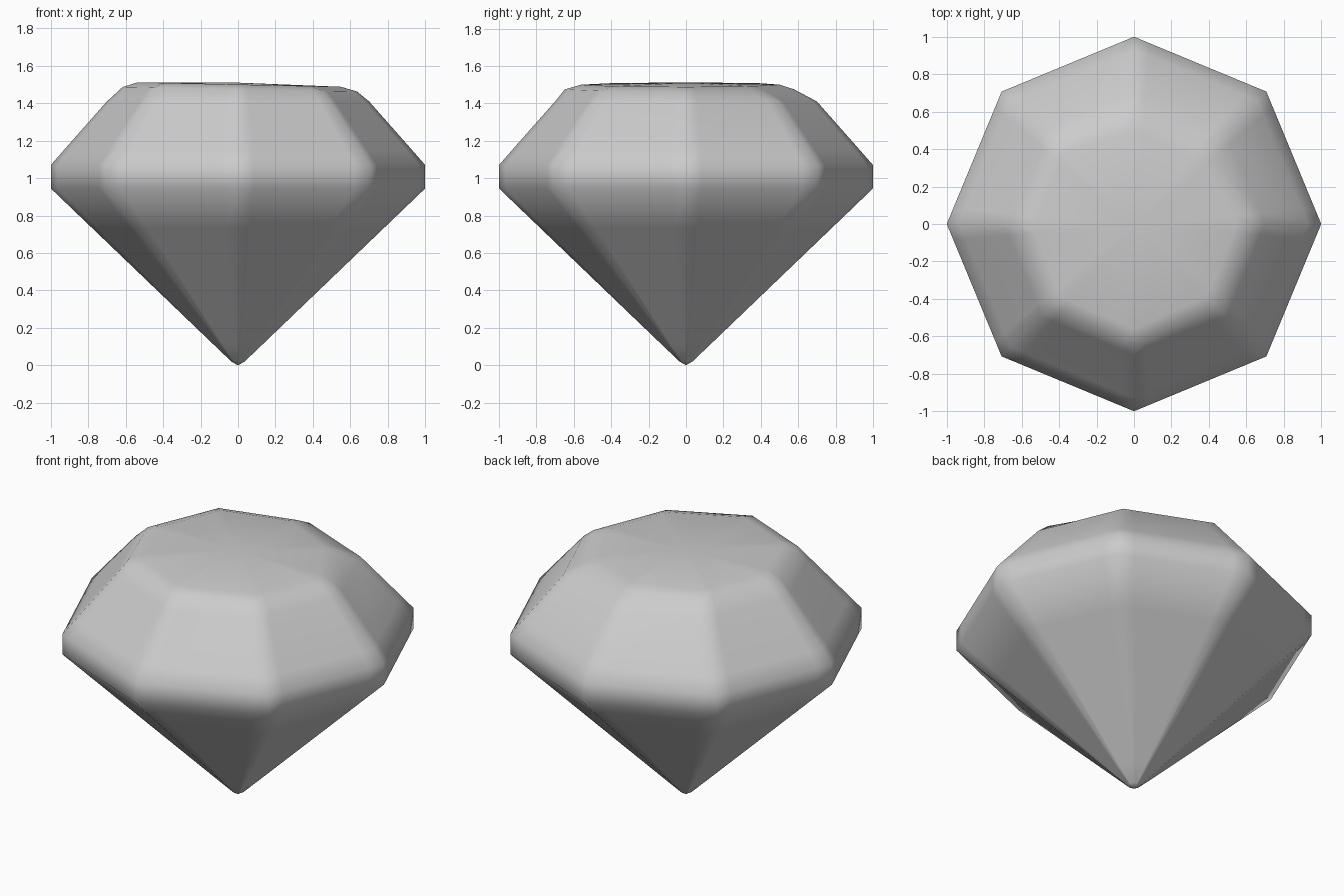
import bpy, bmesh
from math import cos, sin, pi, radians
from mathutils import Vector

cube = bpy.data.objects.get("Cube")
if cube:
    bpy.data.objects.remove(cube)

SIDES = 8
# Radius and height from the tip up to the flat table, with loops that keep facets crisp
PROFILE = [(0.035, 0.02), (0.12, 0.101), (0.78, 0.734), (1, 0.945), (1, 1.07),
           (0.93, 1.15), (0.70, 1.41), (0.635, 1.475), (0.55, 1.5)]
# Worn corners of the table, counterclockwise from +x
WEAR = [1, 0.89, 0.91, 0.98, 0.97, 1, 1.02, 1]


def ring_points(radius, z):
    """Octagon with a support point beside every corner."""
    corners = []
    for i in range(SIDES):
        a = 2 * pi * i / SIDES
        r = radius * (WEAR[i] if z > 1.45 else 1)
        tilt = 0.012 * cos(a) if z > 1.45 else 0
        corners.append(Vector((r * cos(a), r * sin(a), z - tilt)))
    points = []
    for a, b in zip(corners, corners[1:] + corners[:1]):
        points += [a, a.lerp(b, 0.12), a.lerp(b, 0.88)]
    return points


# Gem body
bm = bmesh.new()
rings = [[bm.verts.new(p) for p in ring_points(r, z)] for r, z in PROFILE]
tip = bm.verts.new((0, 0, 0))
crown_centre = bm.verts.new((0, 0, 1.51))
n = len(rings[0])
for i in range(n):
    j = (i + 1) % n
    bm.faces.new((tip, rings[0][j], rings[0][i]))
    bm.faces.new((crown_centre, rings[-1][i], rings[-1][j]))
    for low, high in zip(rings, rings[1:]):
        bm.faces.new((low[i], low[j], high[j], high[i]))
bmesh.ops.recalc_face_normals(bm, faces=bm.faces)
mesh = bpy.data.meshes.new("gem")
bm.to_mesh(mesh)
bm.free()
gem = bpy.data.objects.new("gem", mesh)
bpy.context.collection.objects.link(gem)

# Grey stone
stone = bpy.data.materials.new("grey stone")
stone.use_nodes = True
grey = (0.6, 0.6, 0.6, 1)
stone.diffuse_color = grey
stone.node_tree.nodes["Principled BSDF"].inputs["Base Color"].default_value = grey
mesh.materials.append(stone)

# Soft shading across the worn facet edges
bpy.ops.object.select_all(action="DESELECT")
gem.select_set(True)
bpy.context.view_layer.objects.active = gem
bpy.ops.object.shade_smooth_by_angle(angle=radians(60))
